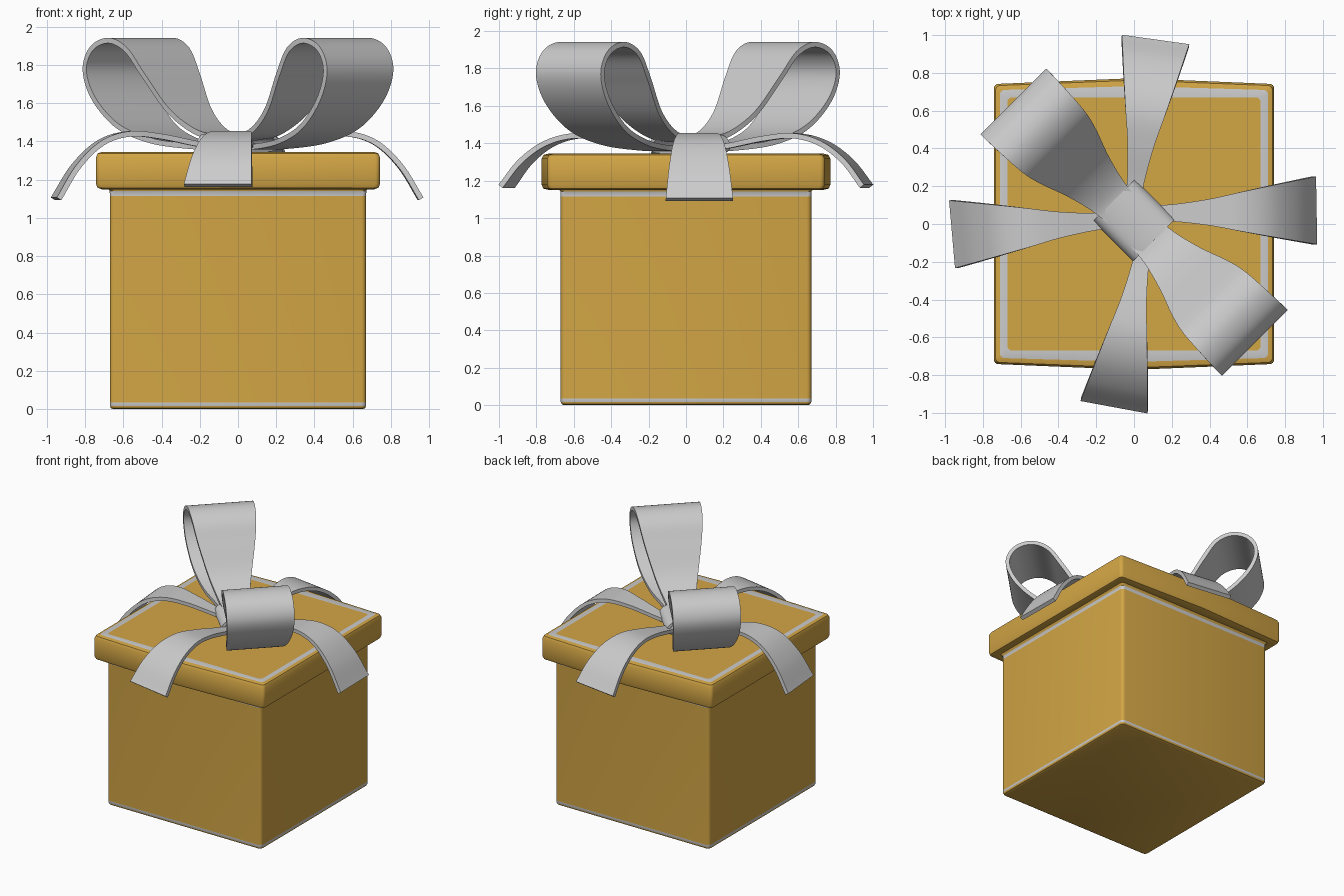
import bpy, bmesh, math
from mathutils import Vector, Matrix

if "Cube" in bpy.data.objects:
    bpy.data.objects.remove(bpy.data.objects["Cube"])


def material(name, rgb):
    m = bpy.data.materials.new(name)
    m.diffuse_color = (*rgb, 1)
    m.use_nodes = True
    m.node_tree.nodes["Principled BSDF"].inputs["Base Color"].default_value = m.diffuse_color
    return m


gold = material("gold_card", (0.65, 0.38, 0.06))
grey = material("grey_trim", (0.6, 0.6, 0.6))


def finish(bm, name, mats=()):
    bmesh.ops.recalc_face_normals(bm, faces=bm.faces)
    me = bpy.data.meshes.new(name)
    bm.to_mesh(me)
    bm.free()
    ob = bpy.data.objects.new(name, me)
    bpy.context.collection.objects.link(ob)
    for m in mats:
        me.materials.append(m)
    bpy.ops.object.select_all(action='DESELECT')
    ob.select_set(True)
    bpy.context.view_layer.objects.active = ob
    bpy.ops.object.shade_smooth_by_angle(angle=math.radians(35))
    return ob


def square_ring(h, bulge, radius=0.025, steps=4):
    """Rounded square outline, front and back edges bowed out in the middle."""
    pts = []
    for k, (sx, sy) in enumerate([(1, 1), (-1, 1), (-1, -1), (1, -1)]):
        for i in range(steps + 1):
            a = math.radians(90 * k + 90 * i / steps)
            pts.append((sx * (h - radius) + radius * math.cos(a),
                        sy * (h - radius) + radius * math.sin(a)))
        if k in (0, 2):
            pts.append((0, sy * (h + bulge)))
    return pts


def square_loft(name, profile, grey_bands):
    """Profile rows are (half size, z, bulge); listed bands become grey."""
    bm = bmesh.new()
    rings = [[bm.verts.new((x, y, z)) for x, y in square_ring(h, b)]
             for h, z, b in profile]
    for j, (lo, hi) in enumerate(zip(rings, rings[1:])):
        for i in range(len(lo)):
            n = (i + 1) % len(lo)
            f = bm.faces.new((lo[i], lo[n], hi[n], hi[i]))
            f.material_index = int(j in grey_bands)
    bm.faces.new(rings[0][::-1])
    bm.faces.new(rings[-1])
    return finish(bm, name, (gold, grey))


# Box body with grey trim at foot and neck
square_loft("box_body", [
    (0.652, 0.0, 0), (0.665, 0.006, 0), (0.67, 0.018, 0), (0.67, 0.036, 0),
    (0.67, 1.115, 0), (0.671, 1.142, 0), (0.68, 1.155, 0), (0.69, 1.18, 0),
], {2, 4})

# Lid with bowed front and back and a grey ring on top
square_loft("box_lid", [
    (0.68, 1.158, 0), (0.712, 1.15, 0.02), (0.735, 1.158, 0.028),
    (0.742, 1.178, 0.03), (0.742, 1.318, 0.03), (0.733, 1.338, 0.028),
    (0.71, 1.346, 0.02), (0.67, 1.346, 0),
], {6})


def smooth_path(pts, closed=False, steps=8):
    """Catmull-Rom curve through (reach, z, width) points."""
    p = [Vector(q) for q in pts]
    n = len(p)
    if closed:
        get = lambda i: p[i % n]
    else:
        ext = [2 * p[0] - p[1]] + p + [2 * p[-1] - p[-2]]
        get = lambda i: ext[i + 1]
    out = []
    for i in range(n if closed else n - 1):
        a, b, c, d = (get(i + k) for k in (-1, 0, 1, 2))
        for s in range(steps):
            t = s / steps
            out.append(0.5 * (2 * b + (c - a) * t + (2 * a - 5 * b + 4 * c - d) * t * t
                              + (3 * b - a - 3 * c + d) * t ** 3))
    return out if closed else out + [p[-1]]


def ribbon(name, pts, angle, origin, closed=False, thick=0.028):
    """Flat strip following a path, turned to a heading in plan."""
    bm = bmesh.new()
    turn = (Matrix.Translation((origin[0], origin[1], 0))
            @ Matrix.Rotation(math.radians(angle), 4, 'Z'))
    rows = [[bm.verts.new(turn @ Vector((r, s * w / 2, z))) for s in (-1, 0, 1)]
            for r, z, w in smooth_path(pts, closed)]
    pairs = list(zip(rows, rows[1:])) + ([(rows[-1], rows[0])] if closed else [])
    for a, b in pairs:
        for i in range(2):
            bm.faces.new((a[i], a[i + 1], b[i + 1], b[i]))
    ob = finish(bm, name)
    mod = ob.modifiers.new("thickness", 'SOLIDIFY')
    mod.thickness = thick
    mod.offset = 0
    # let the solid's rims stay crisp
    bpy.ops.object.modifier_apply(modifier=mod.name)
    bpy.ops.object.shade_smooth_by_angle(angle=math.radians(35))
    return ob


# Two upright bow loops on the diagonal
loop = [(0.04, 1.42, 0.2), (0.2, 1.45, 0.23), (0.36, 1.56, 0.31), (0.5, 1.75, 0.41),
        (0.6, 1.88, 0.46), (0.72, 1.928, 0.48), (0.84, 1.885, 0.49), (0.89, 1.77, 0.49),
        (0.83, 1.62, 0.47), (0.68, 1.48, 0.42), (0.48, 1.405, 0.34),
        (0.25, 1.375, 0.22), (0.04, 1.37, 0.18)]
ribbon("bow_loop_right", loop, -45, (0, 0.01))
ribbon("bow_loop_left", loop, 135, (0, 0.01))

# Four drooping tails: name, heading, start point, end height
for name, angle, origin, end in [("tail_right", 1, (0.0, 0.055), 1.10),
                                 ("tail_back", 82, (-0.02, 0.02), 1.17),
                                 ("tail_left", 185, (0.0, 0.03), 1.10),
                                 ("tail_front", 259.5, (0.07, -0.02), 1.17)]:
    d = 1.17 - end
    ribbon(name, [(0.05, 1.37, 0.09), (0.2, 1.385, 0.09), (0.4, 1.425, 0.14),
                  (0.57, 1.44, 0.21), (0.72, 1.40 - d * 0.1, 0.27),
                  (0.85, 1.305 - d * 0.5, 0.32), (0.955, end, 0.36)], angle, origin)

# Knot wrapped across the middle of the bow
half = [(-0.13, 1.365, 0.3), (-0.14, 1.40, 0.3), (-0.1, 1.432, 0.3)]
ribbon("bow_knot", half + [(0, 1.445, 0.3)] + [(-r, z, w) for r, z, w in half[::-1]]
       + [(0, 1.355, 0.3)], 45, (0, 0.02), closed=True, thick=0.022)
